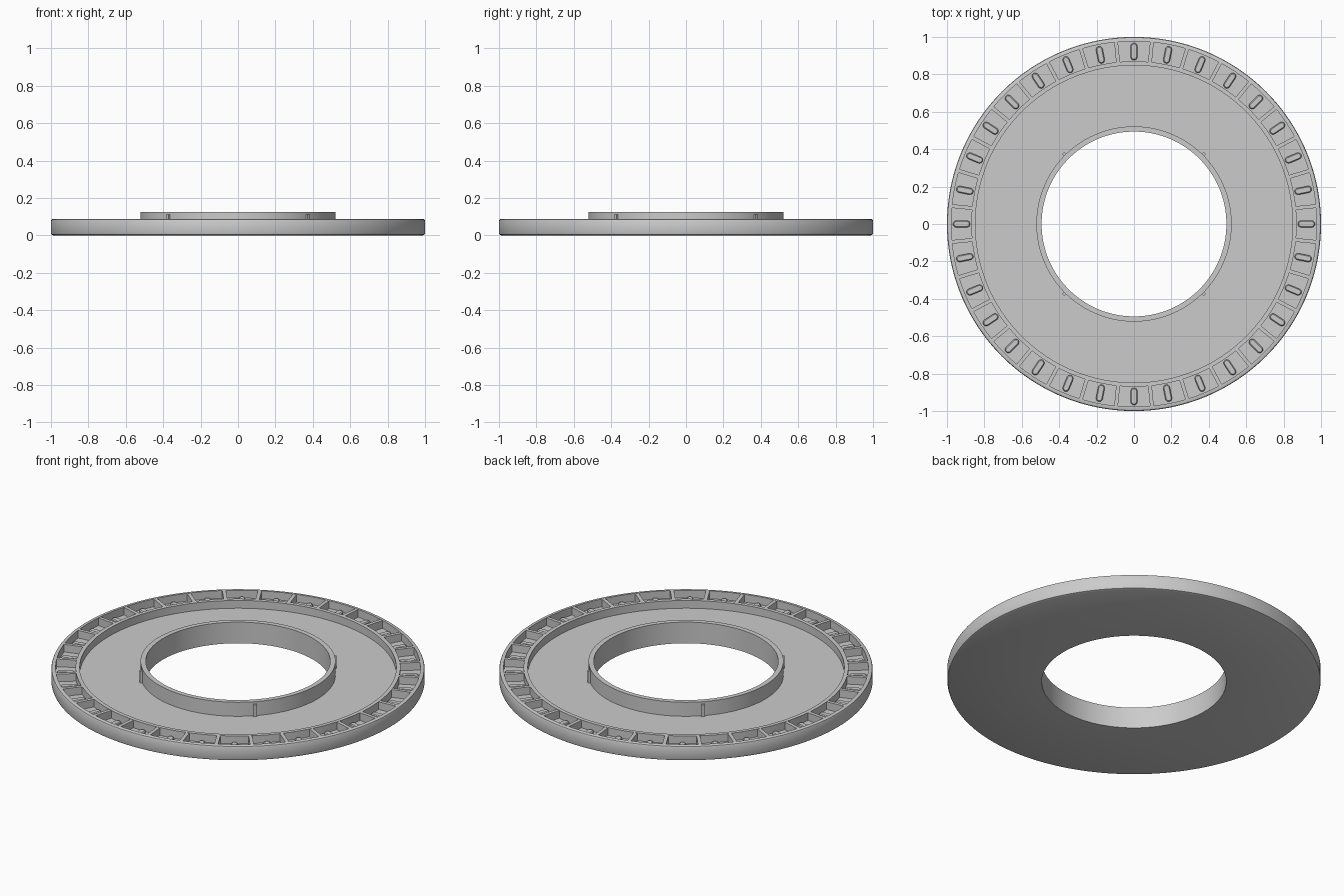
import bpy, bmesh, math
from mathutils import Matrix, Vector

if "Cube" in bpy.data.objects:
    bpy.data.objects.remove(bpy.data.objects["Cube"])

SEGMENTS = 192
POCKETS = 32
FLOOR, RIM_TOP, COLLAR_TOP = 0.042, 0.088, 0.125

grey = bpy.data.materials.new("plain grey")
grey.use_nodes = True
grey.diffuse_color = (0.6, 0.6, 0.6, 1)
grey.node_tree.nodes["Principled BSDF"].inputs["Base Color"].default_value = grey.diffuse_color


def finish(bm, name):
    bmesh.ops.recalc_face_normals(bm, faces=bm.faces)
    mesh = bpy.data.meshes.new(name)
    bm.to_mesh(mesh)
    bm.free()
    mesh.materials.append(grey)
    obj = bpy.data.objects.new(name, mesh)
    bpy.context.collection.objects.link(obj)
    bpy.ops.object.select_all(action="DESELECT")
    obj.select_set(True)
    bpy.context.view_layer.objects.active = obj
    bpy.ops.object.shade_smooth_by_angle(angle=math.radians(25))
    return obj


def lathe(name, profile):
    """Revolve a closed (radius, height) outline around z."""
    bm = bmesh.new()
    rings = []
    for i in range(SEGMENTS):
        a = math.tau * i / SEGMENTS
        rings.append([bm.verts.new((r * math.cos(a), r * math.sin(a), z)) for r, z in profile])
    for i, ring in enumerate(rings):
        following = rings[(i + 1) % SEGMENTS]
        for j in range(len(profile)):
            k = (j + 1) % len(profile)
            bm.faces.new((ring[j], following[j], following[k], ring[k]))
    return finish(bm, name)


def add_box(bm, r0, r1, width, z0, z1, angle):
    """Add a radial box between two radii."""
    placed = (Matrix.Rotation(angle, 4, "Z")
              @ Matrix.Translation(((r0 + r1) / 2, 0, (z0 + z1) / 2))
              @ Matrix.Diagonal((r1 - r0, width, z1 - z0, 1)))
    bmesh.ops.create_cube(bm, size=1, matrix=placed)


def add_pad(bm, r0, r1, width, z0, z1, angle):
    """Add a round-ended pad with a chamfered top, lying along a radius."""
    turn = Matrix.Rotation(angle, 3, "Z")
    half = width / 2
    chamfer = 0.005
    loops = []
    for z, inset in ((z0, 0), (z1 - chamfer, 0), (z1, chamfer)):
        loop = []
        for end, start in ((r1 - half, -90), (r0 + half, 90)):
            for step in range(9):
                a = math.radians(start + step * 22.5)
                point = Vector((end + (half - inset) * math.cos(a), (half - inset) * math.sin(a), z))
                loop.append(bm.verts.new(turn @ point))
        loops.append(loop)
    for low, high in zip(loops, loops[1:]):
        for i in range(len(low)):
            k = (i + 1) % len(low)
            bm.faces.new((low[i], low[k], high[k], high[i]))
    bm.faces.new(loops[-1])
    bm.faces.new(loops[0][::-1])


# Ring plate with outer wall, pocket channel, recessed floor and centre collar
lathe("ring_plate", [
    (0.494, 0), (0.988, 0), (0.997, 0.004), (1, 0.012),
    (1, 0.078), (0.997, 0.085), (0.99, RIM_TOP), (0.977, RIM_TOP),
    (0.977, FLOOR), (0.87, FLOOR), (0.87, RIM_TOP), (0.848, RIM_TOP),
    (0.848, FLOOR), (0.522, FLOOR), (0.522, COLLAR_TOP), (0.494, COLLAR_TOP),
])

# Thin walls between the pockets
bm = bmesh.new()
for i in range(POCKETS):
    add_box(bm, 0.865, 0.98, 0.02, FLOOR - 0.005, RIM_TOP - 0.001, math.tau * (i + 0.5) / POCKETS)
finish(bm, "pocket_dividers")

# Round-ended pad in every pocket
bm = bmesh.new()
for i in range(POCKETS):
    add_pad(bm, 0.876, 0.968, 0.036, FLOOR - 0.005, 0.057, math.tau * i / POCKETS)
finish(bm, "pocket_pads")

# Four small ribs on the outside of the collar
bm = bmesh.new()
for i in range(4):
    add_box(bm, 0.515, 0.535, 0.018, FLOOR - 0.005, 0.112, math.tau * (i + 0.5) / 4)
finish(bm, "collar_ribs")
